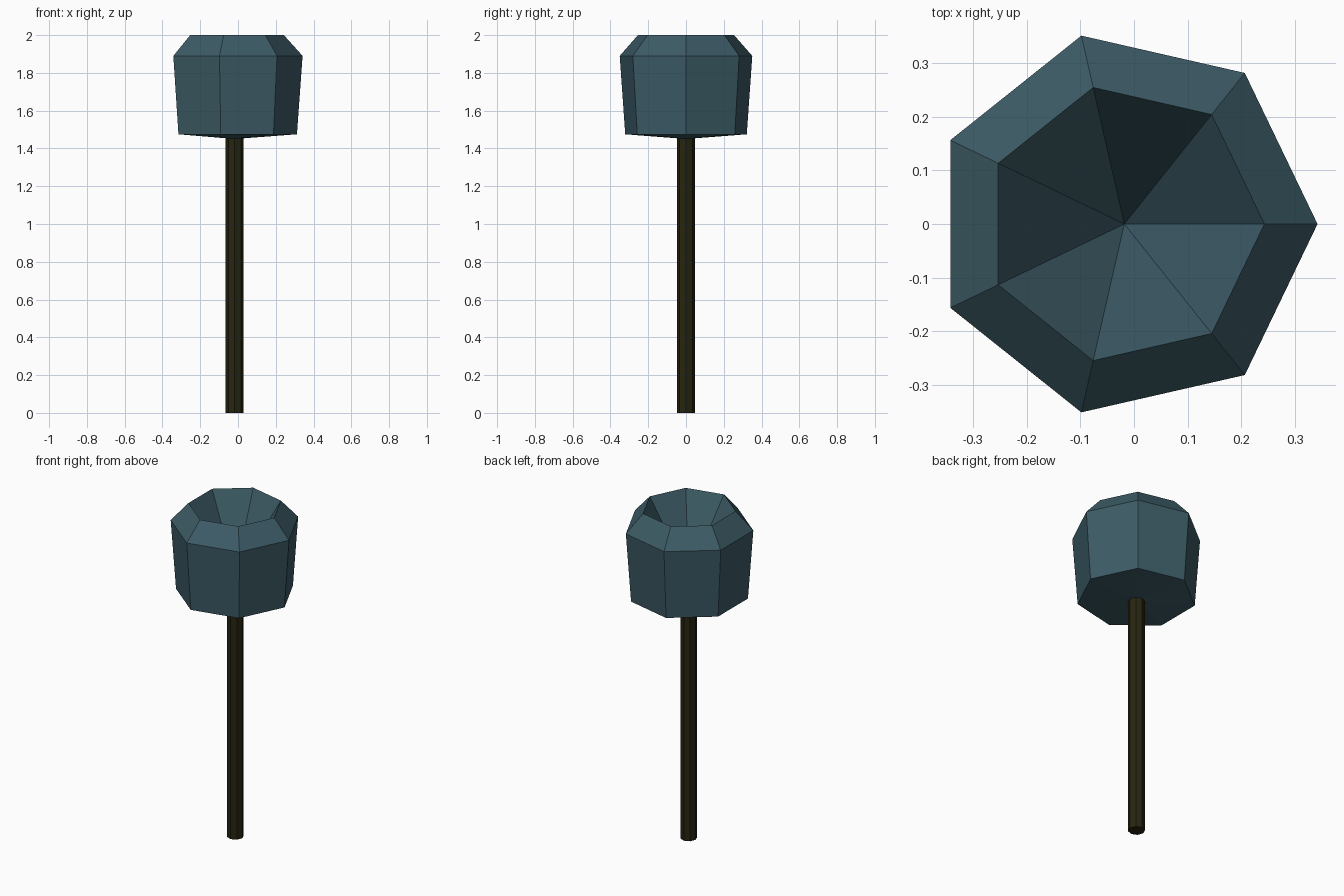
import bpy, bmesh, math

if "Cube" in bpy.data.objects:
    bpy.data.objects.remove(bpy.data.objects["Cube"])

CX = -0.018  # shared axis, offset so the seven-sided head is centred


def material(name, rgb):
    m = bpy.data.materials.new(name)
    m.diffuse_color = (*rgb, 1.0)
    m.use_nodes = True
    m.node_tree.nodes["Principled BSDF"].inputs["Base Color"].default_value = m.diffuse_color
    return m


def lathe(name, sides, profile, mat):
    """Flat-faced turned solid; radius 0 makes a single tip vertex."""
    bm = bmesh.new()
    rings = []
    for r, z in profile:
        if r == 0:
            rings.append([bm.verts.new((CX, 0, z))] * sides)
        else:
            rings.append([bm.verts.new((CX + r * math.cos(math.tau * i / sides),
                                        r * math.sin(math.tau * i / sides), z))
                          for i in range(sides)])
    for a, b in zip(rings, rings[1:]):
        for i in range(sides):
            j = (i + 1) % sides
            bm.faces.new(list(dict.fromkeys((a[i], a[j], b[j], b[i]))))
    bmesh.ops.recalc_face_normals(bm, faces=bm.faces)
    mesh = bpy.data.meshes.new(name)
    bm.to_mesh(mesh)
    bm.free()
    mesh.materials.append(mat)
    obj = bpy.data.objects.new(name, mesh)
    bpy.context.collection.objects.link(obj)
    return obj


slate = material("slate blue", (0.046, 0.105, 0.132))
dark_wood = material("dark olive wood", (0.020, 0.018, 0.005))

# Heptagonal head: shallow base cone, flared wall, bevelled rim, hollow cone
lathe("head", 7, [(0, 1.45), (0.33, 1.475), (0.36, 1.89), (0.261, 2.0), (0, 1.58)], slate)

# Octagonal handle
lathe("handle", 8, [(0, 0), (0.047, 0), (0.047, 1.47), (0, 1.47)], dark_wood)
